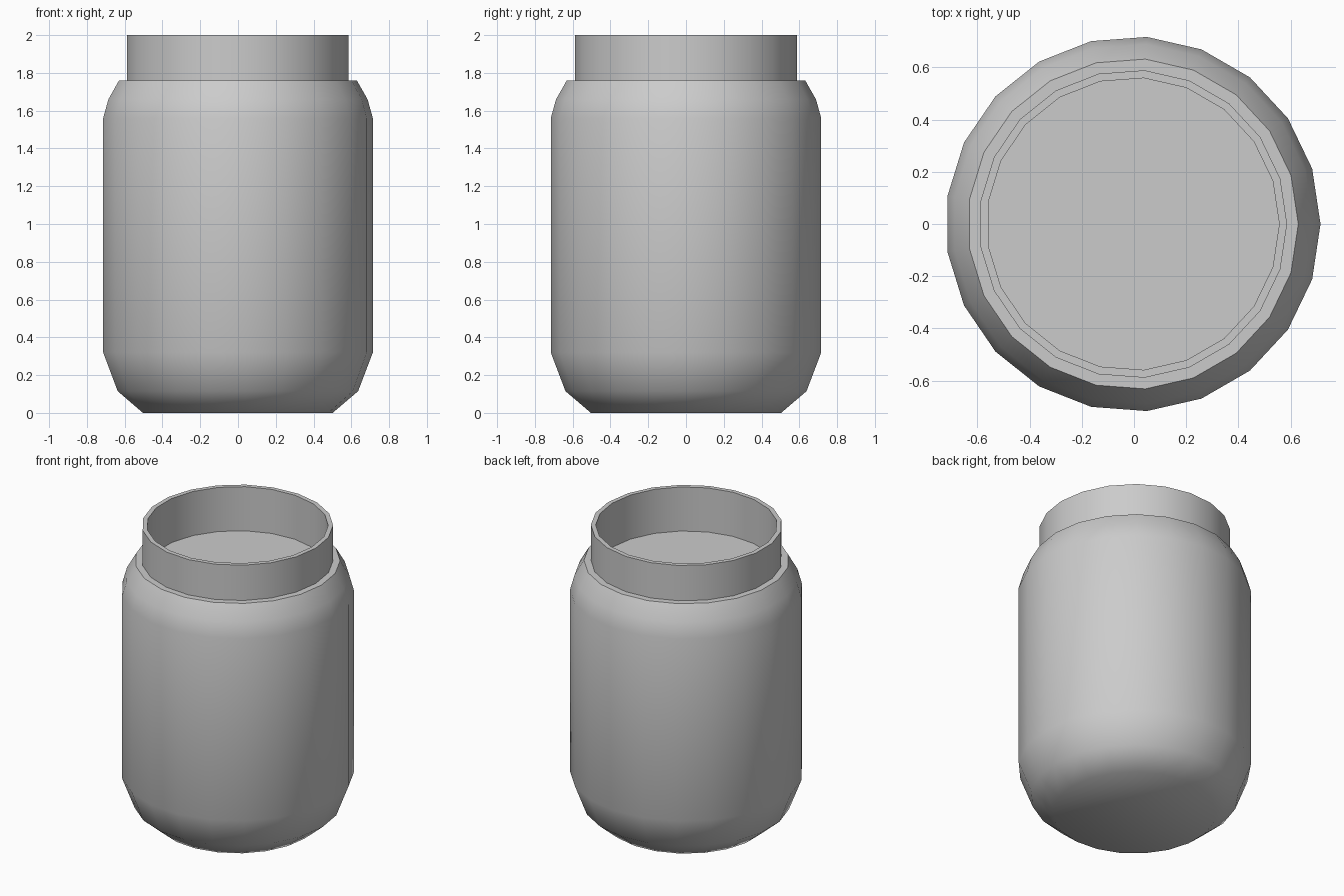
import bpy
import math

if "Cube" in bpy.data.objects:
    bpy.data.objects.remove(bpy.data.objects["Cube"], do_unlink=True)

SIDES = 21
CENTRE_X = -0.004  # an odd side count sits slightly off centre

grey = bpy.data.materials.new("plain_grey")
grey.use_nodes = True
grey.diffuse_color = (0.6, 0.6, 0.6, 1)
grey.node_tree.nodes["Principled BSDF"].inputs["Base Color"].default_value = (0.6, 0.6, 0.6, 1)


def lathe(name, profile, cap_first=False, cap_last=False, closed=False):
    """Spin (radius, height) points, listed from the bottom outside upward."""
    verts, faces = [], []
    for radius, z in profile:
        for i in range(SIDES):
            a = math.tau * i / SIDES
            verts.append((CENTRE_X + radius * math.cos(a), radius * math.sin(a), z))
    rings = len(profile)
    for r in range(rings if closed else rings - 1):
        low, high = r * SIDES, (r + 1) % rings * SIDES
        for i in range(SIDES):
            j = (i + 1) % SIDES
            faces.append((low + i, low + j, high + j, high + i))
    if cap_first:
        faces.append(tuple(reversed(range(SIDES))))
    if cap_last:
        faces.append(tuple(range((rings - 1) * SIDES, rings * SIDES)))
    mesh = bpy.data.meshes.new(name)
    mesh.from_pydata(verts, [], faces)
    mesh.materials.append(grey)
    obj = bpy.data.objects.new(name, mesh)
    bpy.context.collection.objects.link(obj)
    bpy.ops.object.select_all(action="DESELECT")
    obj.select_set(True)
    bpy.context.view_layer.objects.active = obj
    bpy.ops.object.shade_smooth_by_angle(angle=math.radians(50))
    return obj


# Jar: chamfered base, straight wall, rounded shoulder, ledge, open neck, inner floor
lathe("jar", [
    (0.505, 0), (0.64, 0.115), (0.718, 0.32), (0.718, 1.56), (0.69, 1.66),
    (0.633, 1.76), (0.59, 1.76), (0.59, 2), (0.56, 2), (0.56, 1.70),
], cap_first=True, cap_last=True)
